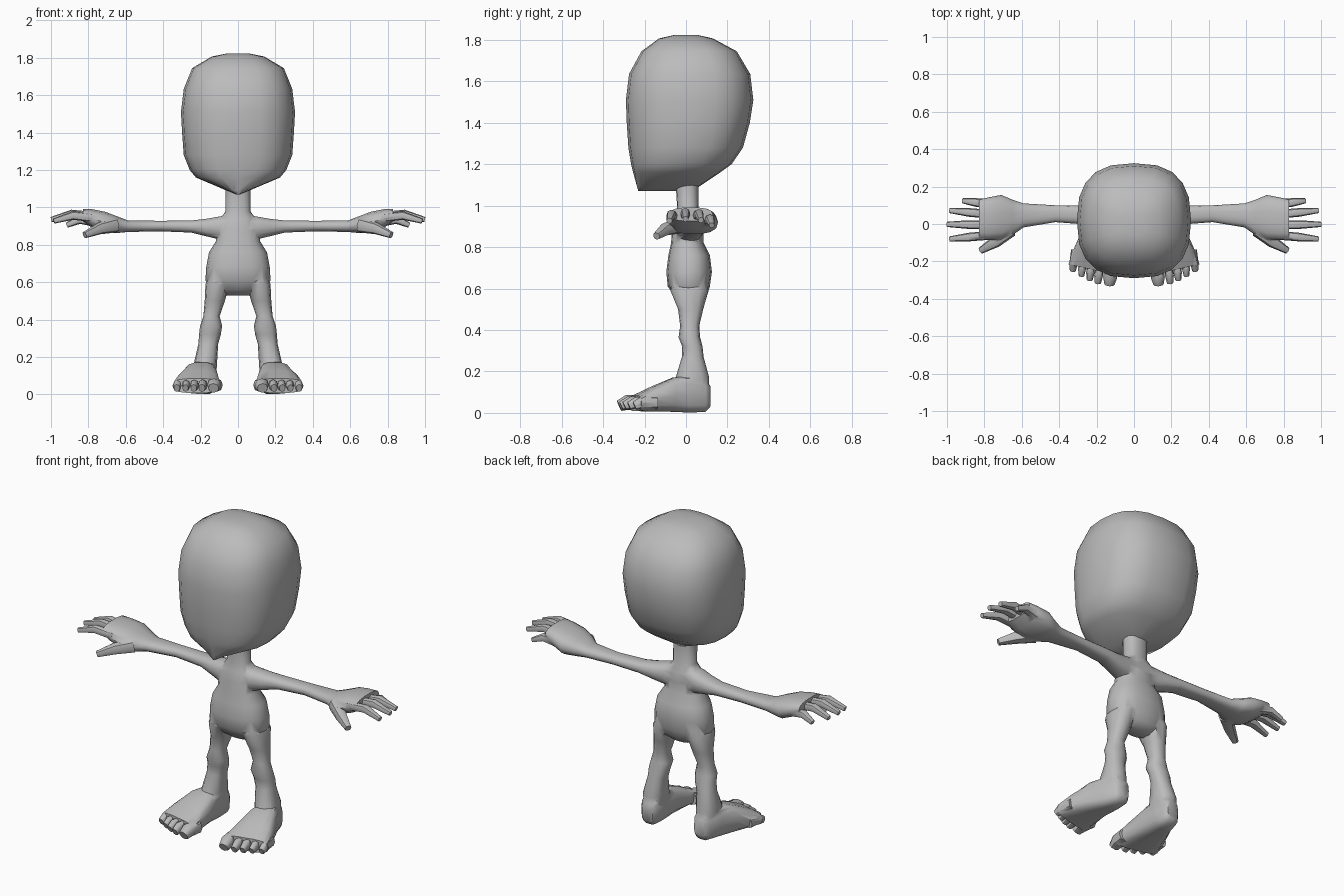
import bpy, bmesh, math
from mathutils import Vector

if "Cube" in bpy.data.objects:
    bpy.data.objects.remove(bpy.data.objects["Cube"])

grey = bpy.data.materials.new("plain grey")
grey.diffuse_color = (0.5, 0.5, 0.5, 1)
grey.use_nodes = True
grey.node_tree.nodes["Principled BSDF"].inputs["Base Color"].default_value = grey.diffuse_color


def loft(name, rings, sides=12, n=2.5):
    """Closed skin through superellipse rings given as (centre, half axis u, half axis v)."""
    bm = bmesh.new()
    loops = []
    for c, u, v in rings:
        loop = []
        for i in range(sides):
            a = 2 * math.pi * i / sides
            ca, sa = math.cos(a), math.sin(a)
            p = math.copysign(abs(ca) ** (2 / n), ca)
            q = math.copysign(abs(sa) ** (2 / n), sa)
            loop.append(bm.verts.new(Vector(c) + p * Vector(u) + q * Vector(v)))
        loops.append(loop)
    for a, b in zip(loops, loops[1:]):
        for i in range(sides):
            j = (i + 1) % sides
            bm.faces.new((a[i], a[j], b[j], b[i]))
    bm.faces.new(loops[0])
    bm.faces.new(loops[-1])
    bmesh.ops.recalc_face_normals(bm, faces=bm.faces)
    mesh = bpy.data.meshes.new(name)
    bm.to_mesh(mesh)
    bm.free()
    mesh.materials.append(grey)
    obj = bpy.data.objects.new(name, mesh)
    bpy.context.collection.objects.link(obj)
    return obj


def stack_z(s, rows):
    """Rings along z from (z, xlo, xhi, ylo, yhi)."""
    return [((s * (a + b) / 2, (c + d) / 2, z), ((b - a) / 2, 0, 0), (0, (d - c) / 2, 0))
            for z, a, b, c, d in rows]


def stack_x(s, rows):
    """Rings along x from (x, zlo, zhi, ylo, yhi)."""
    return [((s * x, (c + d) / 2, (a + b) / 2), (0, (d - c) / 2, 0), (0, 0, (b - a) / 2))
            for x, a, b, c, d in rows]


def tube(name, s, pts, radii, flat=1.0):
    """Tapered digit along a path."""
    pts = [Vector((s * x, y, z)) for x, y, z in pts]
    rings = []
    for i, p in enumerate(pts):
        d = (pts[min(i + 1, len(pts) - 1)] - pts[max(i - 1, 0)]).normalized()
        u = d.cross(Vector((0, 0, 1))).normalized()
        rings.append((p, u * radii[i], u.cross(d) * radii[i] * flat))
    return loft(name, rings, 8, 2.3)


def union(base, part):
    mod = base.modifiers.new("join", 'BOOLEAN')
    mod.operation, mod.solver, mod.object = 'UNION', 'EXACT', part
    bpy.context.view_layer.objects.active = base
    bpy.ops.object.modifier_apply(modifier=mod.name)
    bpy.data.objects.remove(part)


# Head: big rounded block tapering to a chin
head_rows = [
    (1.07, .012, -.23, -.04), (1.09, .06, -.236, .06), (1.16, .225, -.255, .165),
    (1.20, .258, -.265, .22), (1.28, .29, -.278, .275), (1.40, .299, -.286, .308),
    (1.51, .305, -.29, .325), (1.635, .29, -.275, .31), (1.745, .245, -.215, .245),
    (1.807, .14, -.13, .13), (1.823, .06, -.06, .06)]
head = loft("head", stack_z(1, [(z, -r, r, a, b) for z, r, a, b in head_rows]), 20, 2.6)

# Torso with neck
torso_rows = [
    (.53, .07, -.02, .07), (.56, .14, -.055, .10), (.61, .174, -.088, .115),
    (.68, .170, -.095, .125), (.76, .155, -.085, .115), (.82, .118, -.072, .085),
    (.88, .115, -.068, .085), (.94, .095, -.055, .08), (.98, .066, -.042, .06),
    (1.11, .066, -.05, .06)]
body = loft("body", stack_z(1, [(z, -r, r, a, b) for z, r, a, b in torso_rows]), 16, 2.4)

for s in (1, -1):
    parts = []
    # Arm and palm
    parts.append(loft("arm", stack_x(s, [
        (.02, .83, .965, -.05, .08), (.10, .828, .953, -.048, .083), (.17, .845, .94, -.025, .09),
        (.25, .865, .931, -.003, .097), (.42, .872, .929, .01, .10), (.59, .868, .932, -.018, .11),
        (.65, .862, .955, -.06, .13), (.71, .862, .978, -.085, .155),
        (.78, .89, .992, -.085, .142), (.83, .925, .992, -.082, .13)]), 14, 2.5))
    # Fingers: base y, tip y, tip x, height drop
    for yb, yt, xt, dz in ((.107, .124, .915, .03), (.052, .072, .985, .005),
                           (-.004, -.002, .999, 0), (-.06, -.08, .985, .008)):
        xm = .78 + (xt - .78) * .5
        parts.append(tube("finger", s, [(.77, yb, .952 - dz), (xm, (yb + yt) / 2, .965 - dz),
                                        (xt, yt, .935 - dz)], (.024, .023, .014)))
    parts.append(tube("thumb", s, [(.66, -.03, .905), (.74, -.095, .888), (.82, -.142, .853)],
                      (.04, .032, .018)))
    # Leg
    parts.append(loft("leg", stack_z(s, [
        (.66, .03, .15, -.06, .09), (.59, .045, .174, -.075, .108), (.50, .07, .178, -.038, .083),
        (.42, .098, .185, -.028, .064), (.365, .085, .203, -.036, .068),
        (.32, .092, .208, -.018, .08), (.27, .106, .212, -.02, .085),
        (.17, .112, .235, -.05, .112), (.07, .118, .225, -.055, .112)]), 12, 2.4))
    # Foot, heel to ball, rings skewed towards the outer toes: y, xlo, xhi, zlo, zhi, skew
    parts.append(loft("foot", [
        ((s * (a + b) / 2, y, (lo + hi) / 2), ((b - a) / 2, s * k, 0), (0, 0, (hi - lo) / 2))
        for y, a, b, lo, hi, k in (
            (.118, .135, .205, .03, .13, 0), (.095, .12, .225, .004, .16, 0),
            (.02, .115, .25, 0, .18, 0), (-.06, .112, .285, .004, .172, .01),
            (-.16, .10, .325, .006, .128, .02), (-.245, .09, .35, .008, .085, .03))], 14, 3.2))
    # Toes
    for x, y, r in ((.128, -.322, .037), (.19, -.313, .023), (.234, -.297, .022),
                    (.278, -.275, .021), (.324, -.248, .022)):
        parts.append(tube("toe", s, [(x - .01, y + .11, .05), (x, y + .035, .05), (x + .003, y, .034)],
                          (r, r, r * .75), min(1.3, .036 / r)))
    for p in parts:
        union(body, p)

# Smooth shading
for obj in (head, body):
    bpy.ops.object.select_all(action='DESELECT')
    obj.select_set(True)
    bpy.context.view_layer.objects.active = obj
    bpy.ops.object.shade_smooth_by_angle(angle=math.radians(50))
